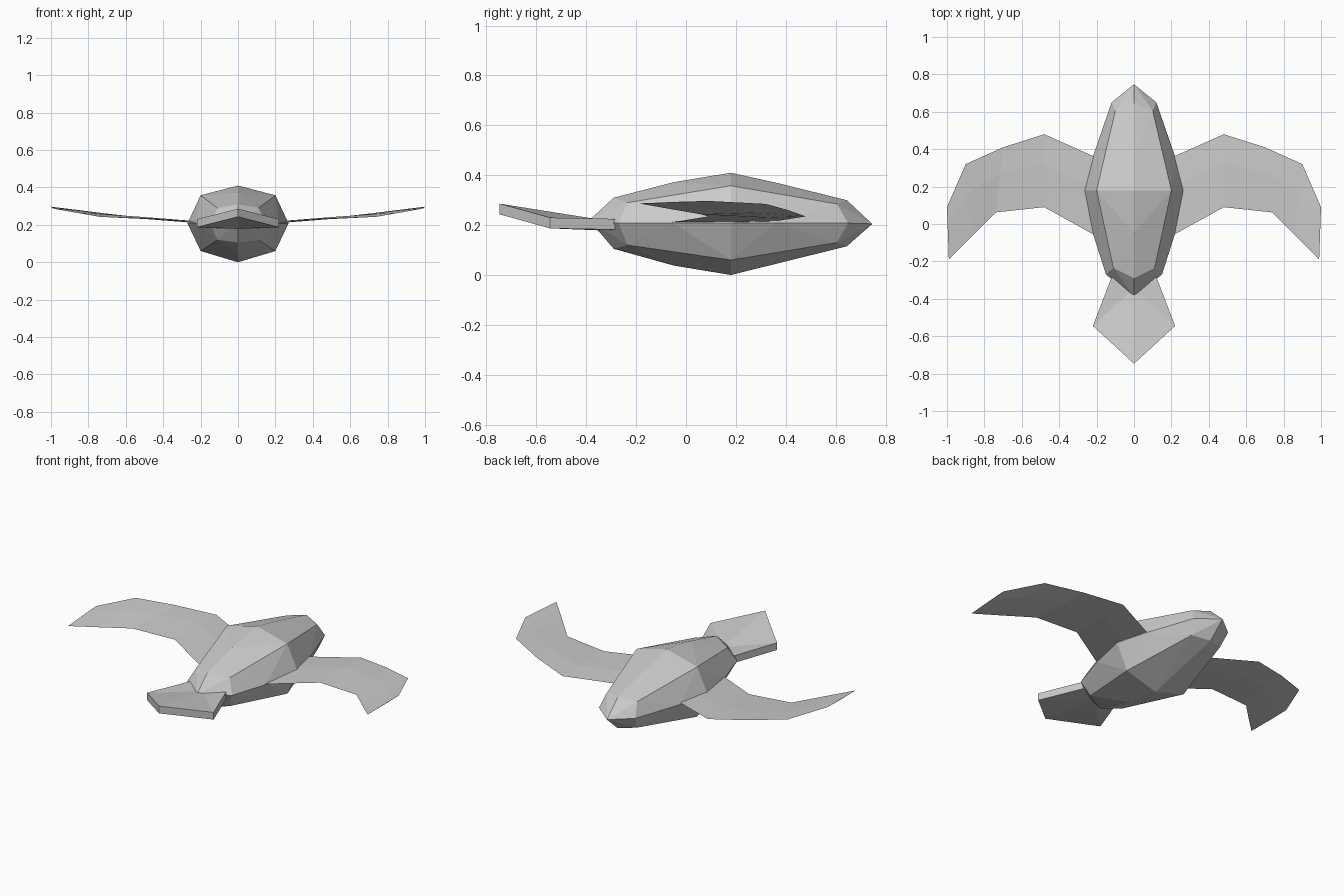
import bpy, bmesh

if "Cube" in bpy.data.objects:
    bpy.data.objects.remove(bpy.data.objects["Cube"])


def finish(bm, name):
    bmesh.ops.recalc_face_normals(bm, faces=bm.faces)
    mesh = bpy.data.meshes.new(name)
    bm.to_mesh(mesh)
    bm.free()
    obj = bpy.data.objects.new(name, mesh)
    bpy.context.collection.objects.link(obj)
    return obj


# Faceted body: convex hull of a few cross-sections
def body():
    bm = bmesh.new()
    # centre line: y, top z, bottom z
    for y, top, bottom in [(-.29, .31, .105), (-.05, .372, .038), (.18, .41, 0),
                           (.37, .368, .047), (.645, .30, .115)]:
        bm.verts.new((0, y, top))
        bm.verts.new((0, y, bottom))
    for s in (-1, 1):
        # widest line
        for x, y in [(.15, -.27), (.22, -.05), (.27, .18), (.22, .36), (.12, .65)]:
            bm.verts.new((s * x, y, .208))
        # diagonal shoulders
        for x, y, top, bottom in [(.11, -.235, .29, .12), (.2, .18, .358, .06),
                                  (.1, .605, .285, .13)]:
            bm.verts.new((s * x, y, top))
            bm.verts.new((s * x, y, bottom))
    # end points
    bm.verts.new((0, -.388, .22))
    bm.verts.new((0, .747, .205))
    bmesh.ops.convex_hull(bm, input=bm.verts[:])
    return finish(bm, "body")


# Folded thick plate at the front end
def tail():
    bm = bmesh.new()
    outline = [(-.12, -.285, .225), (-.22, -.545, .23), (0, -.747, .286),
               (.22, -.545, .23), (.12, -.285, .225)]
    layers = []
    for dz in (0, -.043):
        ring = [bm.verts.new((x, y, z + dz)) for x, y, z in outline]
        mid = bm.verts.new((0, -.345, .222 + dz))
        for i in range(5):
            bm.faces.new((ring[i], ring[(i + 1) % 5], mid))
        layers.append(ring)
    a, b = layers
    for i in range(5):
        j = (i + 1) % 5
        bm.faces.new((a[i], a[j], b[j], b[i]))
    return finish(bm, "tail_plate")


# Thin curved wing: sharp rim, slightly thicker along the middle
def wing(s, name):
    lead = [(.2, .355, .215), (.48, .48, .235), (.7, .41, .26), (.9, .32, .285), (1, .09, .297)]
    trail = [(.2, -.065, .21), (.48, .09, .235), (.74, .062, .243), (.865, -.065, .265), (.99, -.19, .287)]
    thick = [.005, .005, .004, .003, 0.001]
    bm = bmesh.new()
    L = [bm.verts.new((s * x, y, z)) for x, y, z in lead]
    T = [bm.verts.new((s * x, y, z)) for x, y, z in trail]
    layers = []
    for d in (1, -1):
        M = [bm.verts.new((l.co * .6 + t.co * .4)) for l, t in zip(L, T)]
        for m, h in zip(M, thick):
            m.co.z += d * h
        for i in range(4):
            bm.faces.new((L[i], L[i + 1], M[i + 1], M[i]))
            bm.faces.new((M[i], M[i + 1], T[i + 1], T[i]))
        layers.append(M)
    # close root and tip
    for i in (0, 4):
        bm.faces.new((L[i], layers[0][i], T[i], layers[1][i]))
    return finish(bm, name)


body()
tail()
wing(1, "right_wing")
wing(-1, "left_wing")
